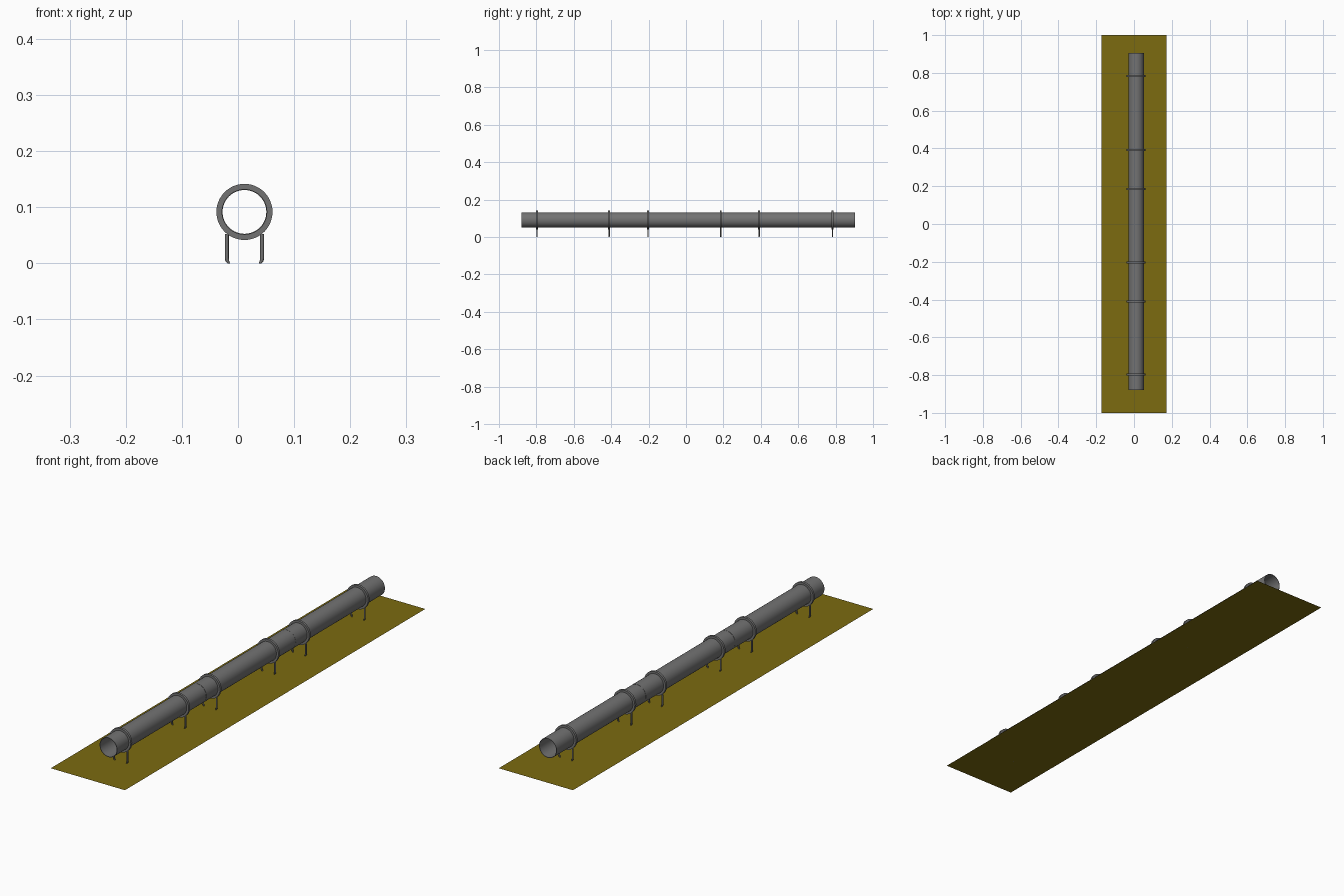
import bpy, bmesh, math

if "Cube" in bpy.data.objects:
    bpy.data.objects.remove(bpy.data.objects["Cube"])

CX, CZ = 0.0115, 0.0915          # pipe axis position


def material(name, rgb):
    m = bpy.data.materials.new(name)
    m.diffuse_color = (*rgb, 1)
    m.use_nodes = True
    m.node_tree.nodes["Principled BSDF"].inputs["Base Color"].default_value = m.diffuse_color
    return m


GREY = material("grey metal", (0.17, 0.17, 0.17))
OLIVE = material("olive ground", (0.20, 0.145, 0.005))


def finish(name, bm, mat, smooth=True):
    bmesh.ops.recalc_face_normals(bm, faces=bm.faces)
    me = bpy.data.meshes.new(name)
    bm.to_mesh(me)
    bm.free()
    me.materials.append(mat)
    ob = bpy.data.objects.new(name, me)
    bpy.context.collection.objects.link(ob)
    if smooth:
        bpy.ops.object.select_all(action='DESELECT')
        ob.select_set(True)
        bpy.context.view_layer.objects.active = ob
        bpy.ops.object.shade_smooth_by_angle(angle=math.radians(40))
    return ob


def tube(bm, y0, y1, r_in, r_out, n=48):
    """Hollow cylinder along y with flat annular ends."""
    loops = []
    for y, r in ((y0, r_out), (y1, r_out), (y1, r_in), (y0, r_in)):
        loops.append([bm.verts.new((CX + r * math.cos(2 * math.pi * i / n), y,
                                    CZ + r * math.sin(2 * math.pi * i / n)))
                      for i in range(n)])
    for k in range(4):
        a, b = loops[k], loops[(k + 1) % 4]
        for i in range(n):
            j = (i + 1) % n
            bm.faces.new((a[i], a[j], b[j], b[i]))


def leg(bm, side, y, n=12):
    """Round rod down to the ground with its foot bent slightly inward."""
    path = ((0.0315, 0.052, 0.0036), (0.0315, 0.009, 0.0036),
            (0.0305, 0.004, 0.0034), (0.028, 0.0, 0.0025))
    rings = [[bm.verts.new((CX + side * (dx + r * math.cos(2 * math.pi * i / n)),
                            y + r * math.sin(2 * math.pi * i / n), z))
              for i in range(n)] for dx, z, r in path]
    for a, b in zip(rings, rings[1:]):
        for i in range(n):
            j = (i + 1) % n
            bm.faces.new((a[i], a[j], b[j], b[i]))
    bm.faces.new(rings[0])
    bm.faces.new(rings[-1])


# Ground sheet
bm = bmesh.new()
bm.faces.new([bm.verts.new(p) for p in
              ((-0.173, -1, 0), (0.173, -1, 0), (0.173, 1, 0), (-0.173, 1, 0))])
finish("ground_sheet", bm, OLIVE, False)

# Three pipe lengths, each carried by two clamps with legs
for k, mid in enumerate((-0.583, 0.012, 0.607), 1):
    bm = bmesh.new()
    tube(bm, mid - 0.297, mid + 0.297, 0.0390, 0.0408)
    finish(f"pipe_{k}", bm, GREY)
    for end, y in (("front", -0.797 + 0.594 * (k - 1)), ("back", -0.411 + 0.597 * (k - 1))):
        bm = bmesh.new()
        tube(bm, y - 0.005, y + 0.005, 0.0400, 0.0500)
        leg(bm, -1, y)
        leg(bm, 1, y)
        finish(f"clamp_{k}_{end}", bm, GREY)
